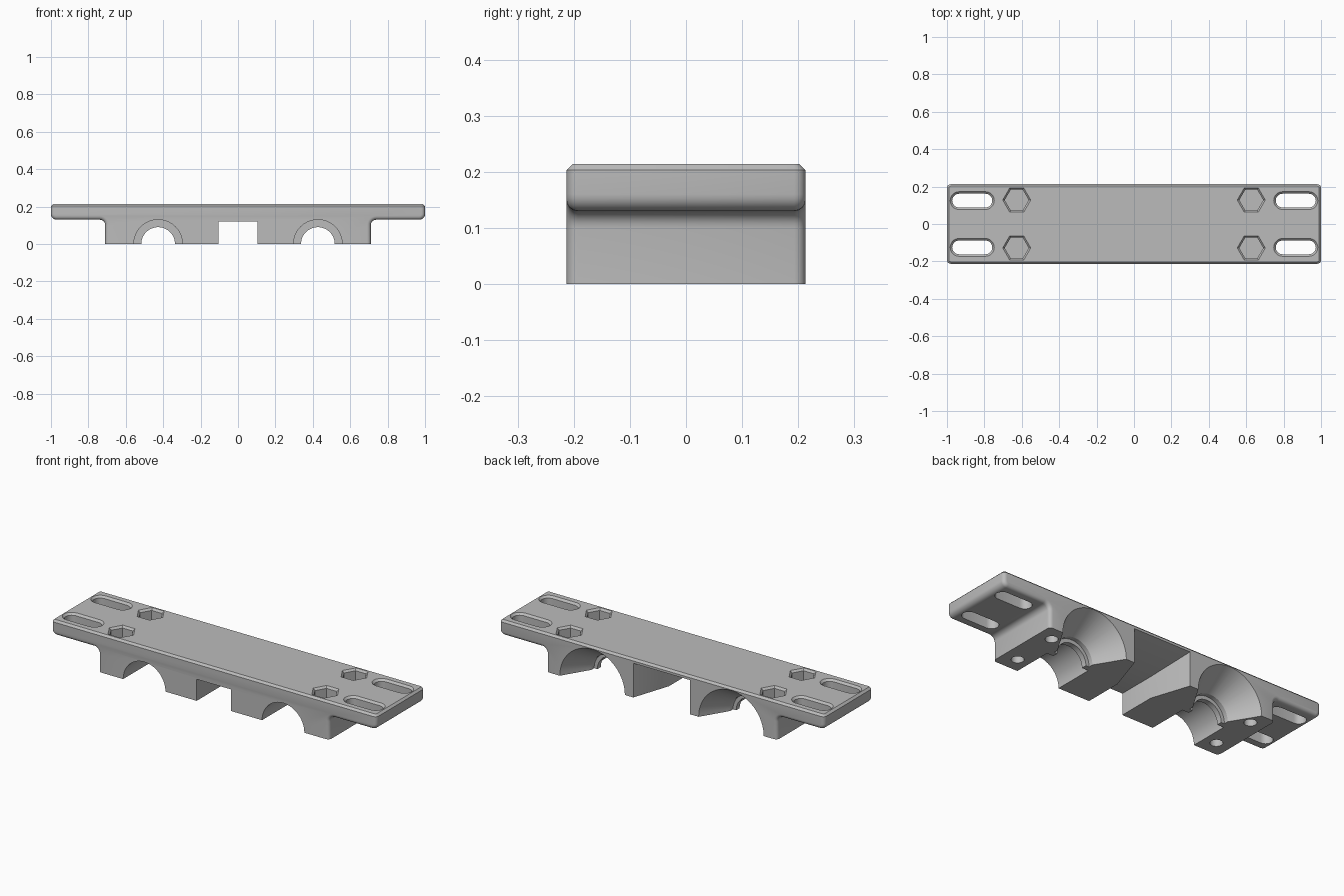
import bpy, bmesh
from math import sin, cos, pi, radians

cube = bpy.data.objects.get("Cube")
if cube:
    bpy.data.objects.remove(cube)

HALF_Y, TOP, UNDER, BODY_X = 0.213, 0.214, 0.13, 0.71

grey = bpy.data.materials.new("plain_grey")
grey.use_nodes = True
grey.diffuse_color = (0.5, 0.5, 0.5, 1)
grey.node_tree.nodes["Principled BSDF"].inputs["Base Color"].default_value = (0.5, 0.5, 0.5, 1)


def loft(name, rings):
    """Closed solid through rings of equal point count."""
    bm = bmesh.new()
    loops = [[bm.verts.new(p) for p in ring] for ring in rings]
    n = len(loops[0])
    for a, b in zip(loops, loops[1:]):
        for i in range(n):
            j = (i + 1) % n
            bm.faces.new((a[i], a[j], b[j], b[i]))
    bm.faces.new(loops[0][::-1])
    bm.faces.new(loops[-1])
    bmesh.ops.recalc_face_normals(bm, faces=bm.faces)
    mesh = bpy.data.meshes.new(name)
    bm.to_mesh(mesh)
    bm.free()
    ob = bpy.data.objects.new(name, mesh)
    bpy.context.collection.objects.link(ob)
    mesh.materials.append(grey)
    return ob


def arc(cx, cy, r, start, end, steps=6):
    angles = [radians(start + (end - start) * i / steps) for i in range(steps + 1)]
    return [(cx + r * cos(a), cy + r * sin(a)) for a in angles]


# Bracket profile: flanged plate with a filleted body below
R = 0.03
half = [(BODY_X, 0)]
half += arc(BODY_X + R, UNDER - R, R, 180, 90)
half += arc(1 - R, UNDER + R, R, -90, 0)
half += [(1, TOP)]
profile = half + [(-x, z) for x, z in reversed(half)]
bracket = loft("bracket", [[(x, y, z) for x, z in profile] for y in (-HALF_Y, HALF_Y)])

# Round the side rims, then chamfer the top outline
bm = bmesh.new()
bm.from_mesh(bracket.data)


def on_rim(e):
    a, b = (v.co for v in e.verts)
    return abs(a.y - b.y) < 1e-5 and max(a.z, b.z) > 0.01 and min(a.z, b.z) < TOP - 0.01


bmesh.ops.bevel(bm, geom=[e for e in bm.edges if on_rim(e)], offset=0.02,
                segments=4, profile=0.5, affect='EDGES')
top_edges = [e for e in bm.edges if all(v.co.z > TOP - 1e-4 for v in e.verts)]
bmesh.ops.bevel(bm, geom=top_edges, offset=0.011, segments=1, affect='EDGES')
bm.to_mesh(bracket.data)
bm.free()

cutters = []


def prism(name, outline, levels):
    """Vertical cutter; outline(grow) gives xy points, levels are (z, grow)."""
    cutters.append(loft(name, [[(x, y, z) for x, y in outline(g)] for z, g in levels]))


def slot_outline(cx, cy):
    def outline(g):
        r = 0.037 + g
        return arc(cx + 0.07, cy, r, -90, 90, 10) + arc(cx - 0.07, cy, r, 90, 270, 10)
    return outline


def round_outline(cx, cy, r, sides):
    return lambda g: arc(cx, cy, r + g, 0, 360, sides)[:-1]


CH = 0.011
for sx in (-1, 1):
    for sy in (-1, 1):
        # Mounting slots through the flanges
        prism("slot_cutter", slot_outline(sx * 0.865, sy * 0.125),
              [(0.05, 0), (TOP - CH, 0), (TOP + CH, 2 * CH)])
        # Nut pockets above blind bolt holes
        prism("nut_cutter", round_outline(sx * 0.627, sy * 0.128, 0.064, 6),
              [(0.11, 0), (TOP - CH, 0), (TOP + CH, 2 * CH)])
        prism("bolt_cutter", round_outline(sx * 0.627, sy * 0.128, 0.032, 24),
              [(-0.1, 0), (0.1, 0)])
    # Bore: wide front, narrow lip, small step and flared back
    stations = [(-0.3, 0.13), (0.01, 0.13), (0.01, 0.09), (0.04, 0.09),
                (0.04, 0.11), (0.065, 0.11), (HALF_Y, 0.2), (0.22, 0.2)]
    cutters.append(loft("bore_cutter", [
        [(x, y, z) for x, z in arc(sx * 0.427, 0, r, 0, 360, 64)[:-1]]
        for y, r in stations]))

# Centre channel, straight at the front and flared at the back
channel = [(-0.3, 0.105, 0.12), (0, 0.105, 0.12), (HALF_Y, 0.175, 0.19), (0.3, 0.175, 0.19)]
cutters.append(loft("channel_cutter", [
    [(-w, y, -0.1), (w, y, -0.1), (w, y, h), (-w, y, h)] for y, w, h in channel]))

bpy.context.view_layer.objects.active = bracket
for cutter in cutters:
    mod = bracket.modifiers.new("cut", 'BOOLEAN')
    mod.operation = 'DIFFERENCE'
    mod.solver = 'EXACT'
    mod.object = cutter
    bpy.ops.object.modifier_apply(modifier=mod.name)
    bpy.data.objects.remove(cutter)

bpy.ops.object.select_all(action='DESELECT')
bracket.select_set(True)
bpy.ops.object.shade_smooth_by_angle(angle=radians(30))
